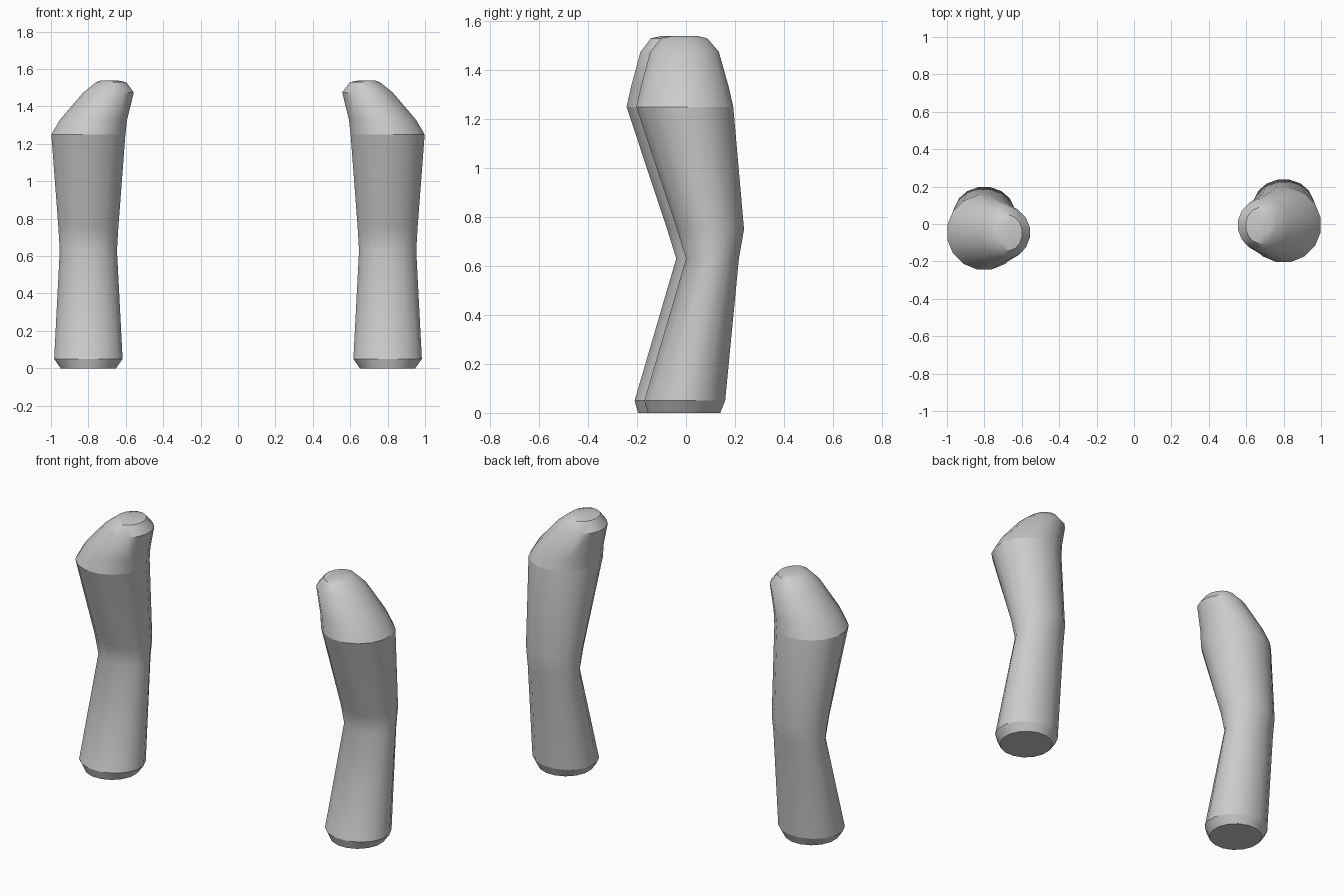
import bpy, bmesh
from math import cos, sin, pi

if "Cube" in bpy.data.objects:
    bpy.data.objects.remove(bpy.data.objects["Cube"])

SIDES = 16
GROW = 1 / cos(pi / SIDES)   # keeps the flat-to-flat width at the given radius


def loft(name, rings, side, shift, cap_bottom=True, cap_top=True):
    """Skin a stack of level ellipses: (z, centre x, centre y, radius x, radius y)."""
    bm = bmesh.new()
    loops = []
    for z, cx, cy, rx, ry in rings:
        loop = []
        for i in range(SIDES):
            a = 2 * pi * (i + 0.5) / SIDES
            loop.append(bm.verts.new((side * (cx + GROW * rx * cos(a)),
                                      cy + GROW * ry * sin(a) + shift, z)))
        loops.append(loop)
    for low, high in zip(loops, loops[1:]):
        for i in range(SIDES):
            j = (i + 1) % SIDES
            bm.faces.new((low[i], low[j], high[j], high[i]))
    if cap_bottom:
        bm.faces.new(loops[0])
    if cap_top:
        bm.faces.new(loops[-1])
    bmesh.ops.recalc_face_normals(bm, faces=bm.faces)
    if not cap_bottom and loops[0][0].link_faces:
        # open shells: make sure the wall points away from the axis
        f = max(bm.faces, key=lambda f: abs(f.calc_center_median().x))
        if f.normal.x * side < 0:
            bmesh.ops.reverse_faces(bm, faces=bm.faces)
    mesh = bpy.data.meshes.new(name)
    bm.to_mesh(mesh)
    bm.free()
    obj = bpy.data.objects.new(name, mesh)
    bpy.context.collection.objects.link(obj)
    bpy.ops.object.select_all(action='DESELECT')
    obj.select_set(True)
    bpy.context.view_layer.objects.active = obj
    bpy.ops.object.shade_smooth_by_angle(angle=0.6)


# Upper and lower arm with a bend at the elbow
arm = [
    (0.05, 0.80, -0.005, 0.183, 0.165),
    (0.63, 0.80, 0.108, 0.153, 0.108),
    (0.75, 0.80, 0.100, 0.160, 0.137),
    (1.25, 0.80, -0.005, 0.198, 0.198),
]
# Bevelled end of the arm
cuff = [
    (0.00, 0.80, -0.008, 0.148, 0.148),
    (0.05, 0.80, -0.005, 0.183, 0.165),
]
# Shoulder leaning in towards the body
shoulder = [
    (1.25, 0.800, -0.005, 0.198, 0.198),
    (1.33, 0.772, -0.005, 0.179, 0.180),
    (1.475, 0.692, -0.006, 0.135, 0.140),
    (1.53, 0.678, -0.008, 0.080, 0.095),
    (1.54, 0.690, -0.008, 0.040, 0.050),
]

for label, side, shift in (("right", 1, 0.0), ("left", -1, -0.04)):
    loft(label + "_arm", arm, side, shift, False, False)
    loft(label + "_cuff", cuff, side, shift, True, False)
    loft(label + "_shoulder", shoulder, side, shift, False, True)
